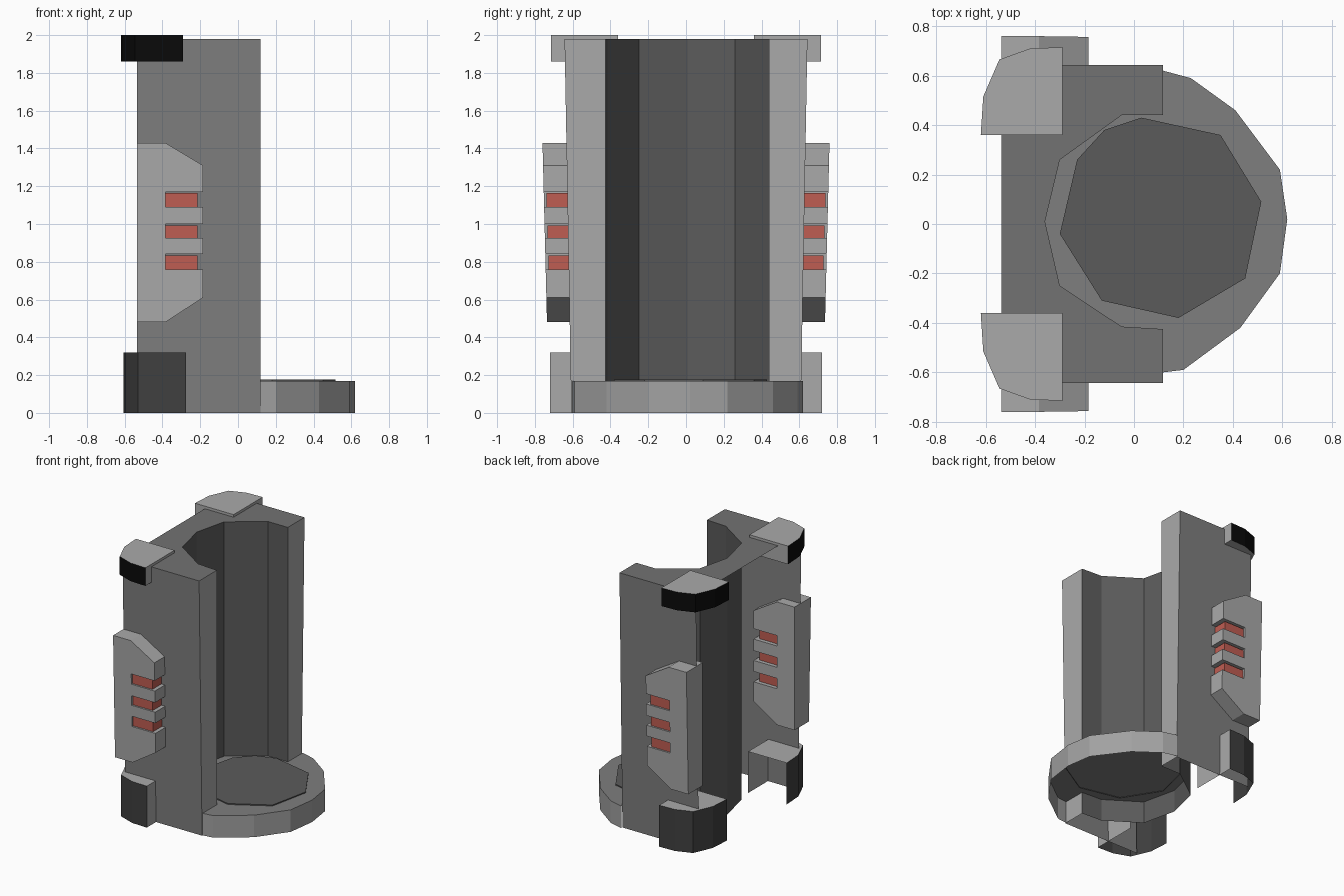
import bpy, bmesh

if "Cube" in bpy.data.objects:
    bpy.data.objects.remove(bpy.data.objects["Cube"])


def mat(name, r, g=None, b=None):
    m = bpy.data.materials.new(name)
    m.diffuse_color = (r, r if g is None else g, r if b is None else b, 1)
    m.use_nodes = True
    m.node_tree.nodes["Principled BSDF"].inputs["Base Color"].default_value = m.diffuse_color
    return m


LIGHT, MID, TOP = mat("light_grey", .4), mat("mid_grey", .21), mat("top_grey", .17)
DARK, FOOT, BLACK = mat("dark_grey", .105), mat("foot_grey", .05), mat("black", .003)
LIP, RED = mat("lip_grey", .36), mat("red", .52, .11, .085)


def loft(name, low, high, side, cap=None, special=(), special_mat=None,
         open_sides=(), low_cap=True, mirror=False):
    """Join two matching 3D loops with side faces and end caps; 'special' sides get their own material."""
    n = len(low)
    mats = [side, cap or side, special_mat or side]
    bm = bmesh.new()
    a = [bm.verts.new(p) for p in low]
    b = [bm.verts.new(p) for p in high]
    for i in range(n):
        if i not in open_sides:
            j = (i + 1) % n
            f = bm.faces.new((a[i], a[j], b[j], b[i]))
            f.material_index = 2 if i in special else 0
    bm.faces.new(b).material_index = 1
    if low_cap:
        bm.faces.new(a[::-1]).material_index = 1
        bmesh.ops.recalc_face_normals(bm, faces=bm.faces[:])
    me = bpy.data.meshes.new(name)
    for m in mats:
        me.materials.append(m)
    bm.to_mesh(me)
    bm.free()
    ob = bpy.data.objects.new(name, me)
    bpy.context.collection.objects.link(ob)
    if mirror:
        ob.modifiers.new("mirror", 'MIRROR').use_axis = (False, True, False)
    return ob


def at_z(pts, z):
    return [(x, y, z) for x, y in pts]


# Body shell: side walls, light front strips and dark channel, open at back and bottom
def body_outline(w):
    return [(-.535, -w), (.118, -w), (.118, -.425), (-.05, -.415), (-.3, -.25),
            (-.36, .01), (-.3, .26), (-.05, .44), (.118, .44), (.118, w), (-.535, w)]


body = loft("body_shell", at_z(body_outline(.607), 0), at_z(body_outline(.643), 1.98),
            DARK, TOP, special=(1, 8), special_mat=LIGHT, open_sides=(10,), low_cap=False)
body.data.materials.append(MID)
for f in (body.data.polygons[0], body.data.polygons[9]):
    f.material_index = 3

# Round base lip, hollow underneath
base = [(.118, -.60), (.2, -.59), (.43, -.42), (.59, -.2), (.62, .02), (.59, .22),
        (.41, .46), (.23, .59), (.118, .62), (.118, .44), (-.05, .44), (-.3, .26),
        (-.36, .01), (-.3, -.25), (-.05, -.415), (.118, -.425)]
loft("base_lip", at_z(base, 0), at_z(base, .17), LIP, MID,
     open_sides=range(8, 16), low_cap=False)

# Floor disc
disc = [(.03, .43), (-.12, .38), (-.23, .26), (-.3, -.04), (-.13, -.31), (.18, -.38),
        (.45, -.22), (.515, .09), (.35, .36)]
loft("floor_disc", at_z(disc, .165), at_z(disc, .178), DARK, low_cap=False)

# Rounded corner caps at the top, hollow corner feet at the bottom, with dark outer sides
corner = [(-.29, -.36), (-.62, -.36), (-.61, -.515), (-.545, -.665), (-.42, -.71), (-.29, -.715)]
outer = (1, 2, 3, 4)
loft("top_corner", at_z(corner, 1.86), at_z(corner, 2.0), LIGHT, LIGHT,
     special=outer, special_mat=BLACK, mirror=True)
foot = [(x + .015, y - .005) for x, y in corner]
loft("corner_foot", at_z(foot, 0), at_z(foot, .32), LIGHT, LIGHT,
     special=outer, special_mat=FOOT, open_sides=(0,), low_cap=False, mirror=True)

# Side panels with chamfered front corners and three slots
slots = [(.76, .84), (.925, 1.0), (1.09, 1.17)]
panel = [(-.535, .48), (-.385, .48), (-.185, .61)]
for z0, z1 in slots:
    panel += [(-.185, z0), (-.385, z0), (-.385, z1), (-.185, z1)]
panel += [(-.185, 1.31), (-.385, 1.43), (-.535, 1.43)]
loft("side_panel", [(x, -.56, z) for x, z in panel],
     [(x, -(.724 + .025 * z), z) for x, z in panel], LIGHT, mirror=True)

# Red inserts in the slots
for i, (z0, z1) in enumerate(slots):
    ring = [(-.385, z0), (-.215, z0), (-.215, z1 - .007), (-.385, z1 - .007)]
    y = -(.71 + .025 * z0)
    loft(f"slot_insert_{i + 1}", [(x, -.59, z) for x, z in ring],
         [(x, y, z) for x, z in ring], RED, mirror=True)
